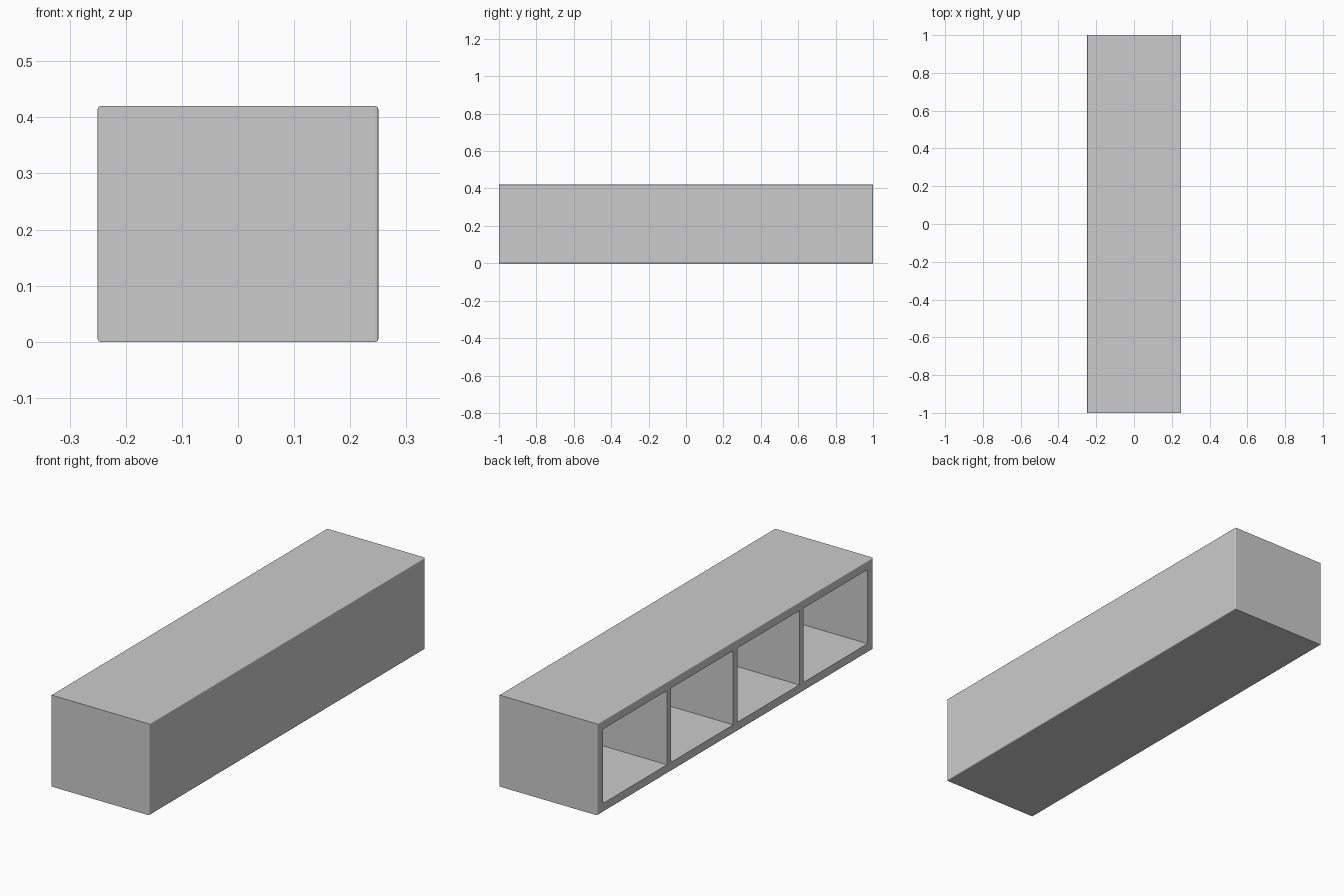
import bpy, bmesh
from mathutils import Vector

if "Cube" in bpy.data.objects:
    bpy.data.objects.remove(bpy.data.objects["Cube"])

DEPTH, LENGTH, HEIGHT = 0.50, 2.00, 0.42
BOARD, DIVIDER, BACK, ROUND = 0.04, 0.03, 0.02, 0.005


def finish(bm, name):
    bmesh.ops.recalc_face_normals(bm, faces=bm.faces[:])
    mesh = bpy.data.meshes.new(name)
    bm.to_mesh(mesh)
    bm.free()
    obj = bpy.data.objects.new(name, mesh)
    bpy.context.collection.objects.link(obj)
    return obj


def mitred_board(name, a, b, c, d):
    """Extrude a (y, z) trapezoid along x; a-b is the outer edge, rounded."""
    bm = bmesh.new()
    face = bm.faces.new([bm.verts.new((-DEPTH / 2, y, z)) for y, z in (a, b, c, d)])
    ext = bmesh.ops.extrude_face_region(bm, geom=[face])
    verts = [g for g in ext["geom"] if isinstance(g, bmesh.types.BMVert)]
    bmesh.ops.translate(bm, verts=verts, vec=(DEPTH, 0, 0))
    ends = (Vector(a), Vector(b))

    def outer(v):
        return any((v.co.yz - e).length < 1e-5 for e in ends)

    edges = [e for e in bm.edges if all(outer(v) for v in e.verts)
             and abs(e.verts[0].co.x - e.verts[1].co.x) < 1e-5]
    bmesh.ops.bevel(bm, geom=edges, offset=ROUND, segments=3, profile=0.5,
                    affect='EDGES')
    return finish(bm, name)


def box(name, x0, x1, y0, y1, z0, z1):
    bm = bmesh.new()
    bmesh.ops.create_cube(bm, size=1)
    bmesh.ops.scale(bm, verts=bm.verts[:], vec=(x1 - x0, y1 - y0, z1 - z0))
    bmesh.ops.translate(bm, verts=bm.verts[:],
                        vec=((x0 + x1) / 2, (y0 + y1) / 2, (z0 + z1) / 2))
    return finish(bm, name)


# Outer frame: four boards meeting in mitred corners
Y, yi, zi = LENGTH / 2, LENGTH / 2 - BOARD, HEIGHT - BOARD
outer = [(-Y, 0), (Y, 0), (Y, HEIGHT), (-Y, HEIGHT)]
inner = [(-yi, BOARD), (yi, BOARD), (yi, zi), (-yi, zi)]
names = ["bottom_board", "rear_end_board", "top_board", "front_end_board"]
for i, name in enumerate(names):
    j = (i + 1) % 4
    mitred_board(name, outer[i], outer[j], inner[j], inner[i])

# Closed back panel on the +x side
X = DEPTH / 2
box("back_panel", X - BACK, X, -yi, yi, BOARD, zi)

# Three evenly spaced dividers, open towards -x
for i in range(1, 4):
    y = -yi + i * 2 * yi / 4
    box(f"divider_{i}", -X, X - BACK, y - DIVIDER / 2, y + DIVIDER / 2, BOARD, zi)
